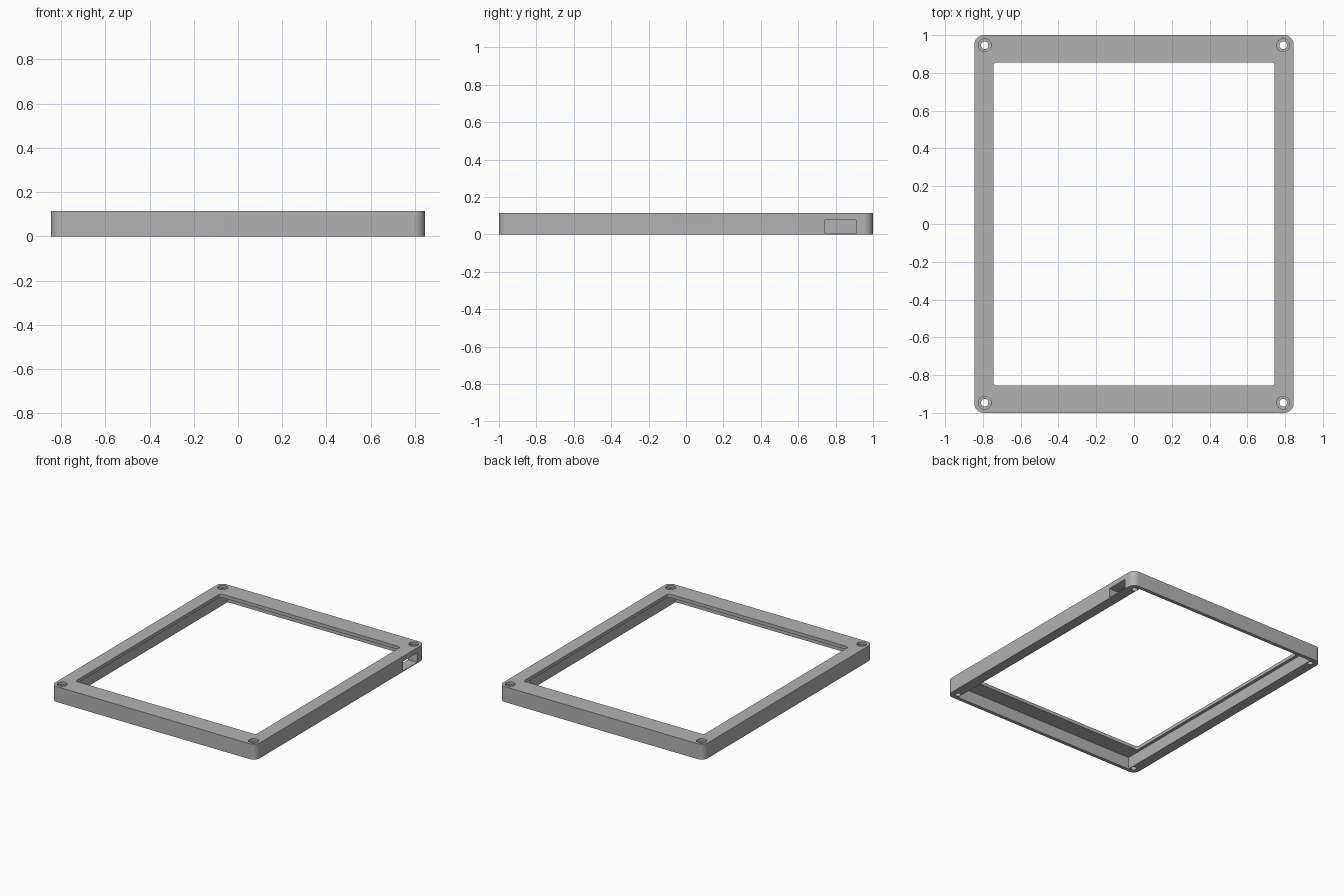
import bpy
import bmesh
from math import sin, cos, pi

cube = bpy.data.objects.get("Cube")
if cube:
    bpy.data.objects.remove(cube, do_unlink=True)

HALF_X, HALF_Y, HEIGHT = 0.845, 1.0, 0.115
LIP_Z = 0.09             # underside of the front lip
HOLE_X, HOLE_Y = 0.79, 0.946

grey = bpy.data.materials.new("plain grey")
grey.use_nodes = True
colour = (0.45, 0.45, 0.45, 1)
grey.diffuse_color = colour
grey.node_tree.nodes["Principled BSDF"].inputs["Base Color"].default_value = colour


def rounded_rect(hx, hy, r, steps=10):
    """Rectangle outline with rounded corners, counter-clockwise."""
    if r == 0:
        return [(hx, hy), (-hx, hy), (-hx, -hy), (hx, -hy)]
    points = []
    for i, (sx, sy) in enumerate([(1, 1), (-1, 1), (-1, -1), (1, -1)]):
        for k in range(steps + 1):
            a = (i + k / steps) * pi / 2
            points.append((sx * (hx - r) + r * cos(a), sy * (hy - r) + r * sin(a)))
    return points


def circle(r, steps=40):
    return [(r * cos(2 * pi * k / steps), r * sin(2 * pi * k / steps)) for k in range(steps)]


def prism(name, outline, z0, z1, centre=(0, 0)):
    """Extrude an outline straight up from z0 to z1."""
    bm = bmesh.new()
    base = bm.faces.new([bm.verts.new((x + centre[0], y + centre[1], z0)) for x, y in outline])
    top = bmesh.ops.extrude_face_region(bm, geom=[base])["geom"]
    bmesh.ops.translate(bm, vec=(0, 0, z1 - z0),
                        verts=[v for v in top if isinstance(v, bmesh.types.BMVert)])
    bmesh.ops.recalc_face_normals(bm, faces=bm.faces)
    mesh = bpy.data.meshes.new(name)
    bm.to_mesh(mesh)
    bm.free()
    mesh.materials.append(grey)
    obj = bpy.data.objects.new(name, mesh)
    bpy.context.collection.objects.link(obj)
    return obj


# Outer body of the bezel
frame = prism("bezel_frame", rounded_rect(HALF_X, HALF_Y, 0.05), 0, HEIGHT)

# Window opening, and the larger pocket behind the lip
cutters = [
    prism("pocket_cutter", rounded_rect(0.768, 0.974, 0), -0.1, LIP_Z),
    prism("window_cutter", rounded_rect(0.745, 0.855, 0.018), -0.2, 0.3),
    # Cable slot through the side wall
    prism("slot_cutter", rounded_rect(0.08, 0.083, 0), 0.006, 0.077, (0.82, 0.826)),
]

# Counterbored screw holes in the four corners
for sx in (-1, 1):
    for sy in (-1, 1):
        spot = (sx * HOLE_X, sy * HOLE_Y)
        cutters.append(prism("screw_cutter", circle(0.02), -0.15, 0.25, spot))
        cutters.append(prism("counterbore_cutter", circle(0.034), 0.097, 0.2, spot))

bpy.ops.object.select_all(action="DESELECT")
frame.select_set(True)
bpy.context.view_layer.objects.active = frame
for cutter in cutters:
    cutter.hide_render = True
    mod = frame.modifiers.new(cutter.name, "BOOLEAN")
    mod.operation = "DIFFERENCE"
    mod.solver = "EXACT"
    mod.object = cutter
    bpy.ops.object.modifier_apply(modifier=mod.name)
for cutter in cutters:
    bpy.data.objects.remove(cutter, do_unlink=True)

bpy.ops.object.shade_smooth_by_angle(angle=pi / 6)
